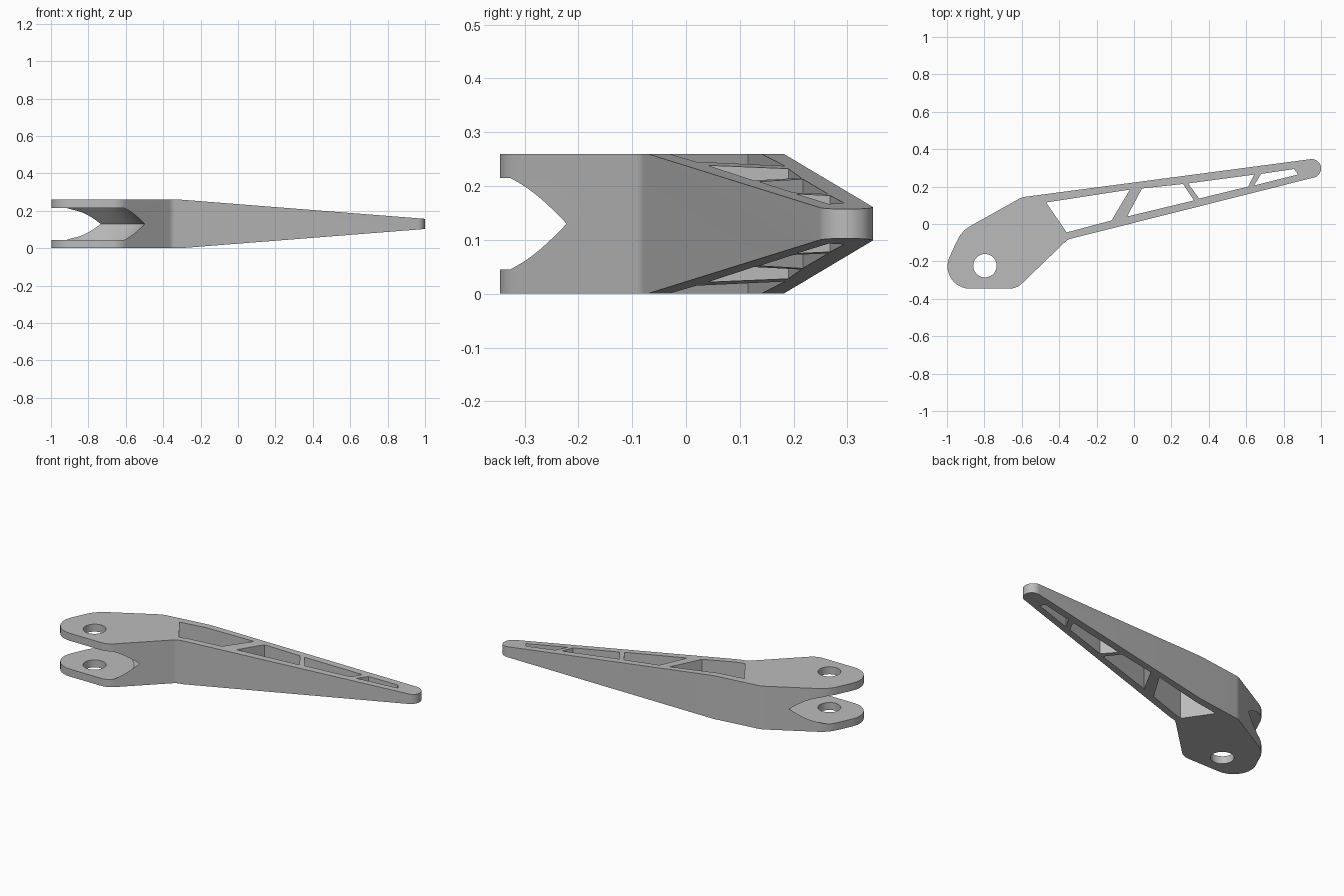
import bpy, bmesh, math
from mathutils import Vector

if "Cube" in bpy.data.objects:
    bpy.data.objects.remove(bpy.data.objects["Cube"])

H = 0.26                      # full thickness
PIN = Vector((-0.797, -0.223))  # pin hole axis


def fillet(corners, steps=10):
    """Round the corners (x, y, radius) of a closed profile."""
    out, n = [], len(corners)
    for i, (x, y, r) in enumerate(corners):
        p = Vector((x, y))
        a = (Vector(corners[i - 1][:2]) - p).normalized()
        b = (Vector(corners[(i + 1) % n][:2]) - p).normalized()
        half = a.angle(b) / 2
        c = p + (a + b).normalized() * (r / math.sin(half))
        s = p + a * (r / math.tan(half)) - c
        e = p + b * (r / math.tan(half)) - c
        turn = s.angle_signed(e)
        for k in range(steps + 1):
            t = -turn * k / steps
            out.append((c.x + s.x * math.cos(t) - s.y * math.sin(t),
                        c.y + s.x * math.sin(t) + s.y * math.cos(t)))
    return out


def prism(name, pts, depth, place):
    """Extrude a profile; place(u, v, w) maps it into space."""
    bm = bmesh.new()
    lo = [bm.verts.new(place(u, v, depth[0])) for u, v in pts]
    hi = [bm.verts.new(place(u, v, depth[1])) for u, v in pts]
    bm.faces.new(lo)
    bm.faces.new(hi)
    for i in range(len(pts)):
        j = (i + 1) % len(pts)
        bm.faces.new((lo[i], lo[j], hi[j], hi[i]))
    return finish(name, bm)


def lathe(name, profile, seg=64):
    """Revolve (radius, z) rings round the pin axis."""
    bm = bmesh.new()
    rings = [[bm.verts.new((PIN.x + r * math.cos(2 * math.pi * k / seg),
                            PIN.y + r * math.sin(2 * math.pi * k / seg), z))
              for k in range(seg)] for r, z in profile]
    for a, b in zip(rings, rings[1:]):
        for k in range(seg):
            m = (k + 1) % seg
            bm.faces.new((a[k], a[m], b[m], b[k]))
    bm.faces.new(rings[0])
    bm.faces.new(rings[-1])
    return finish(name, bm)


def finish(name, bm):
    bmesh.ops.recalc_face_normals(bm, faces=bm.faces)
    me = bpy.data.meshes.new(name)
    bm.to_mesh(me)
    bm.free()
    ob = bpy.data.objects.new(name, me)
    bpy.context.collection.objects.link(ob)
    return ob


def flat(u, v, w):
    return (u, v, w)


def side(u, v, w):
    return (u, w, v)


# Arm outline seen from above
outline = fillet([(-1.065, -0.346, 0.12), (-0.628, -0.346, 0.10), (-0.355, -0.083, 0.06),
                  (1.0, 0.258, 0.0495), (1.0, 0.354, 0.0495), (-0.60, 0.143, 0.10),
                  (-0.922, -0.037, 0.18)])
arm = prism("lever_arm", outline, (0, H), flat)

# Lightening windows between the struts
windows = [
    [(-0.47, 0.115), (-0.022, 0.184), (-0.12, 0.019), (-0.36, -0.045)],
    [(0.043, 0.19), (0.262, 0.214), (0.321, 0.126), (-0.037, 0.04)],
    [(0.289, 0.217), (0.642, 0.264), (0.61, 0.2), (0.348, 0.136)],
    [(0.68, 0.268), (0.856, 0.294), (0.877, 0.265), (0.642, 0.206)],
]
cutters = [prism("window_cutter", w, (-0.1, H + 0.1), flat) for w in windows]

# Wedges that thin the arm toward its tip
x0, x1, slope = -0.31, 1.2, 0.0785
drop = slope * (x1 - x0)
for z, s in ((H, 1), (0, -1)):
    wedge = [(x0, z), (x1, z - s * drop), (x1, z + s * 0.1), (x0 - 0.1, z + s * 0.1)]
    cutters.append(prism("taper_cutter", wedge, (-1, 1), side))

# Fork slot with a V-shaped end, and the pin hole
cutters.append(lathe("slot_cutter", [(0.215, 0.045), (0.298, H / 2), (0.215, H - 0.045)], 96))
cutters.append(lathe("pin_cutter", [(0.0625, -0.1), (0.0625, H + 0.1)], 48))

bpy.context.view_layer.objects.active = arm
arm.select_set(True)
for c in cutters:
    c.hide_render = True
    m = arm.modifiers.new("cut", 'BOOLEAN')
    m.operation, m.solver, m.object = 'DIFFERENCE', 'EXACT', c
    bpy.ops.object.modifier_apply(modifier=m.name)
    bpy.data.objects.remove(c)

# Plain grey metal
mat = bpy.data.materials.new("grey_metal")
mat.diffuse_color = (0.5, 0.5, 0.5, 1)
mat.use_nodes = True
mat.node_tree.nodes["Principled BSDF"].inputs["Base Color"].default_value = mat.diffuse_color
arm.data.materials.clear()
arm.data.materials.append(mat)
for p in arm.data.polygons:
    p.material_index = 0
bpy.ops.object.shade_smooth_by_angle(angle=math.radians(30))
